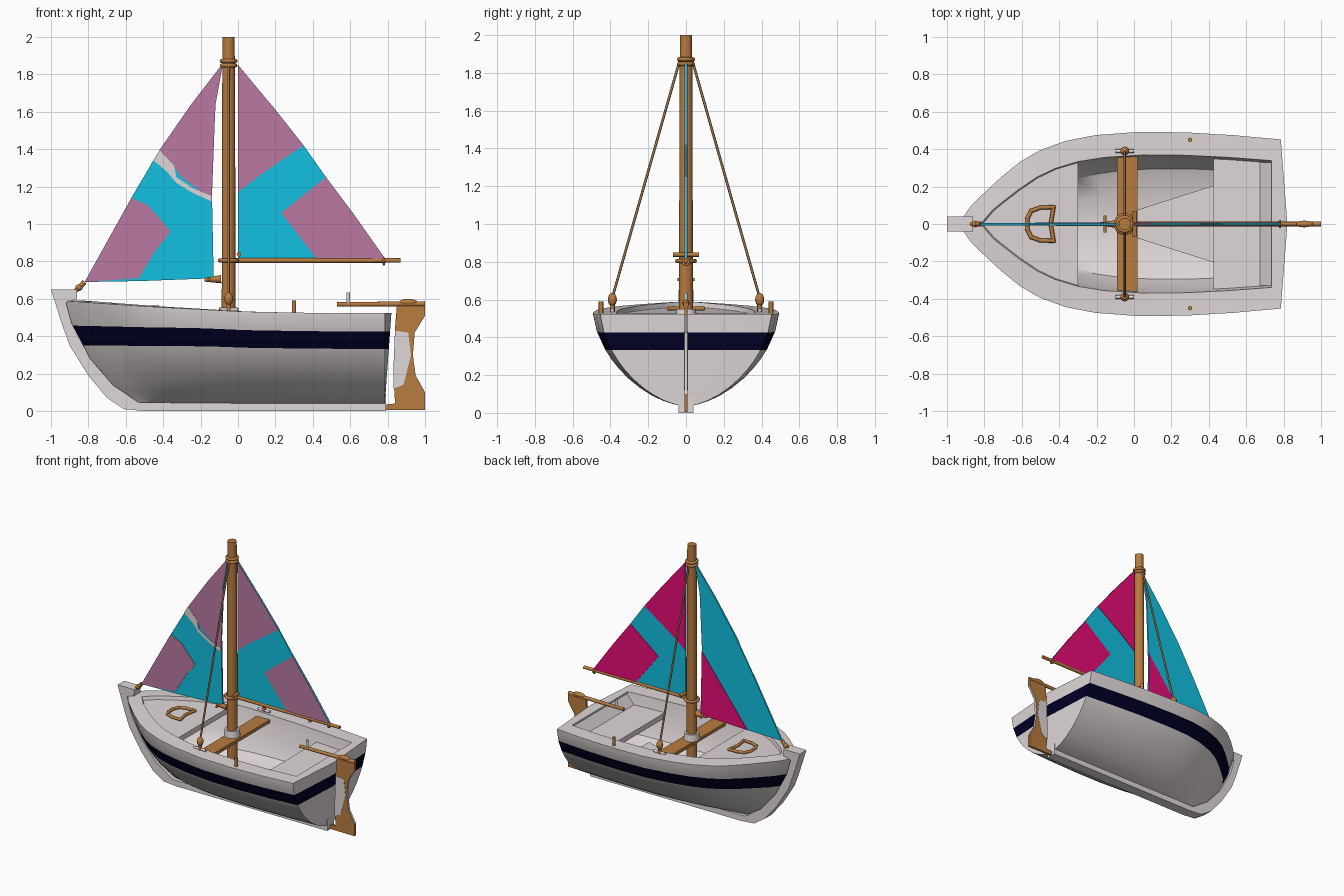
import bpy, bmesh, math
from mathutils import Vector

if "Cube" in bpy.data.objects:
    bpy.data.objects.remove(bpy.data.objects["Cube"])


def mat(name, r, g, b):
    m = bpy.data.materials.new(name)
    m.diffuse_color = (r, g, b, 1)
    m.use_nodes = True
    m.node_tree.nodes["Principled BSDF"].inputs["Base Color"].default_value = m.diffuse_color
    return m


WHITE = mat("hull_white", .74, .68, .68)
NAVY = mat("stripe_navy", 0, 0, .018)
WOOD = mat("wood", .48, .2, .05)
ROPE = mat("rope", .32, .18, .08)
TEAL = mat("sail_teal", .006, .53, .75)
MAUVE = mat("sail_mauve", .49, .19, .36)
CRIMSON = mat("sail_crimson", .85, .004, .19)


def finish(name, bm, mats, angle=35):
    bmesh.ops.recalc_face_normals(bm, faces=bm.faces[:])
    me = bpy.data.meshes.new(name)
    bm.to_mesh(me)
    bm.free()
    ob = bpy.data.objects.new(name, me)
    bpy.context.collection.objects.link(ob)
    for m in mats:
        me.materials.append(m)
    smooth(ob, angle)
    return ob


def smooth(ob, angle=35):
    bpy.ops.object.select_all(action='DESELECT')
    ob.select_set(True)
    bpy.context.view_layer.objects.active = ob
    bpy.ops.object.shade_smooth_by_angle(angle=math.radians(angle))


def plate(name, pts, y0, y1, m):
    """Flat (x, z) outline extruded along y."""
    bm = bmesh.new()
    f = bm.faces.new([bm.verts.new((x, y0, z)) for x, z in pts])
    r = bmesh.ops.extrude_face_region(bm, geom=[f])
    vs = [v for v in r['geom'] if isinstance(v, bmesh.types.BMVert)]
    bmesh.ops.translate(bm, verts=vs, vec=(0, y1 - y0, 0))
    bmesh.ops.triangulate(bm, faces=[f for f in bm.faces if len(f.verts) > 4])
    return finish(name, bm, [m], 25)


def box(name, lo, hi, m):
    return plate(name, [(lo[0], lo[2]), (hi[0], lo[2]), (hi[0], hi[2]), (lo[0], hi[2])], lo[1], hi[1], m)


def rod(name, a, b, r1, r2, m, n=16):
    a, b = Vector(a), Vector(b)
    bm = bmesh.new()
    bmesh.ops.create_cone(bm, cap_ends=True, segments=n, radius1=r1, radius2=r2, depth=(b - a).length)
    rot = (b - a).to_track_quat('Z', 'Y').to_matrix().to_4x4()
    bmesh.ops.transform(bm, matrix=rot, verts=bm.verts[:])
    bmesh.ops.translate(bm, vec=(a + b) / 2, verts=bm.verts[:])
    return finish(name, bm, [m], 50)


def ball(name, c, size, m):
    bm = bmesh.new()
    bmesh.ops.create_uvsphere(bm, u_segments=14, v_segments=10, radius=1)
    bmesh.ops.scale(bm, vec=size, verts=bm.verts[:])
    bmesh.ops.translate(bm, vec=c, verts=bm.verts[:])
    return finish(name, bm, [m], 80)


def ring(name, c, R, r, m, rot=(0, 0, 0)):
    bpy.ops.mesh.primitive_torus_add(location=c, rotation=rot, major_radius=R, minor_radius=r,
                                     major_segments=24, minor_segments=8)
    ob = bpy.context.object
    ob.name = name
    ob.data.materials.append(m)
    smooth(ob, 80)


def lerp(table, t):
    for (a, p), (b, q) in zip(table, table[1:]):
        if t <= b:
            return p + (q - p) * max(0, t - a) / (b - a)
    return table[-1][1]


# Hull lines: half beam and sheer along the length, stem position by height
BEAM = [(0, 0), (.04, .1), (.075, .16), (.13, .25), (.19, .335), (.25, .395), (.33, .445),
        (.42, .475), (.55, .492), (.7, .49), (.85, .475), (1, .452)]
SHEER = [(0, .59), (.25, .56), (.55, .532), (.8, .523), (1, .523)]
STEM = [(.04, -.54), (.13, -.68), (.27, -.8), (.47, -.9), (.59, -.94)]
KEEL = .035
LEVELS = [0, .02, .06, .12, .2, .3, .4, .5, .61, .8, .97, 1]
INNER = [(1, None), (.93, .36), (.8, .25), (.45, .2), (0, .19)]

bm = bmesh.new()
grid = []
for s, w in BEAM:
    top = lerp(SHEER, s)
    row = []
    for v in LEVELS:
        if .6 < v < .9:
            v -= .04 * max(0, 1 - s / .4)  # stripe keeps level towards the bow
        z = KEEL + v * (top - KEEL)
        x0 = lerp(STEM, z)
        row.append(bm.verts.new((x0 + s * (.785 - x0), w * (1 - (1 - v) ** 1.7) ** .6, z)))
    for k, z in INNER:
        z = z or top
        x0 = lerp(STEM, z) + .12
        row.append(bm.verts.new((x0 + s * (.735 - x0), .75 * w * k, z)))
    grid.append(row)
# centre line of the transom, slightly bowed aft, closes the stern
nl = len(LEVELS)
last = grid[-1]
centre = []
for i, v in enumerate(last):
    if v.co.y < 1e-6:
        centre.append(v)
    else:
        bulge = .035 * LEVELS[i] if i < nl else 0
        centre.append(bm.verts.new((v.co.x + bulge, 0, v.co.z)))
grid.append(centre)
for a, b in zip(grid, grid[1:]):
    for i in range(len(a) - 1):
        vs = list(dict.fromkeys([a[i], a[i + 1], b[i + 1], b[i]]))
        if len(vs) > 2:
            f = bm.faces.new(vs)
            f.material_index = int(i == LEVELS.index(.61))  # painted stripe band
bmesh.ops.mirror(bm, geom=bm.verts[:] + bm.edges[:] + bm.faces[:], axis='Y', merge_dist=.0001)
bmesh.ops.remove_doubles(bm, verts=bm.verts[:], dist=.0001)
finish("hull", bm, [WHITE, NAVY], 40)

# Stem post and keel
plate("stem_and_keel", [(-1, .65), (-.94, .46), (-.9, .35), (-.8, .19), (-.7, .07), (-.61, .01), (-.5, 0),
                        (.79, 0), (.79, .09), (.7, .04), (-.53, .045), (-.67, .14), (-.79, .28),
                        (-.89, .47), (-.92, .58), (-.86, .6), (-.86, .65)], -.04, .04, WHITE)


def deck(name, s0, s1, k, height, m):
    """Panel spanning the inside of the hull between two stations."""
    bm = bmesh.new()
    prev = None
    for i in range(13):
        s = s0 + (s1 - s0) * i / 12
        y = k * lerp(BEAM, s) + .002
        x, z = -.82 + s * 1.555, height(s)
        cur = [bm.verts.new((x, j, h)) for j, h in ((-y, z), (y, z), (y, z - .04), (-y, z - .04))]
        if prev:
            for j in range(4):
                bm.faces.new([prev[j], prev[j - 1], cur[j - 1], cur[j]])
        if i in (0, 12):
            bm.faces.new(cur)
        prev = cur
    finish(name, bm, [m], 30)


deck("foredeck", 0, .335, .75, lambda s: lerp(SHEER, s) - .025, WHITE)
deck("stern_seat", .8, 1, .72, lambda s: .44, WHITE)
plate("seat_back", [(.67, .435), (.74, .515), (.74, .435)], -.33, .33, WHITE)

# Floor board widening aft, thwart and mast collar
bm = bmesh.new()
q = [bm.verts.new(p) for p in ((0, -.07, .25), (.47, -.22, .25), (.47, .22, .25), (0, .07, .25))]
r = bmesh.ops.extrude_face_region(bm, geom=[bm.faces.new(q)])
bmesh.ops.translate(bm, verts=[v for v in r['geom'] if isinstance(v, bmesh.types.BMVert)], vec=(0, 0, -.06))
finish("floor_board", bm, [WHITE], 20)
box("thwart", (-.09, -.37, .475), (.02, .37, .5), WOOD)
rod("mast_collar", (-.05, 0, .5), (-.05, 0, .55), .058, .052, WHITE, 20)

# Mast, boom and their bands
rod("mast", (-.05, 0, .19), (-.05, 0, 1.84), .038, .034, WOOD, 20)
rod("mast_head", (-.05, 0, 1.84), (-.05, 0, 2), .033, .032, WOOD, 20)
for i, (z, R) in enumerate(((1.848, .036), (1.872, .037), (.805, .047))):
    ring(f"mast_band_{i}", (-.05, 0, z), R, .011, WOOD)
rod("boom", (-.02, 0, .805), (.87, 0, .805), .014, .012, WOOD)
ring("boom_band", (.78, 0, .8), .015, .007, WOOD, (0, math.pi / 2, 0))
rod("boom_cleat", (.005, -.07, .838), (.005, .07, .838), .012, .012, WOOD, 12)

# Shrouds, deadeyes and gunwale pins on both sides
for side, y in (("port", -1), ("starboard", 1)):
    rod(f"shroud_{side}", (-.05, y * .035, 1.86), (-.05, y * .39, .61), .007, .007, ROPE, 8)
    ball(f"deadeye_{side}", (-.05, y * .39, .6), (.024, .024, .035), WOOD)
    rod(f"deadeye_post_{side}", (-.05, y * .39, .5), (-.05, y * .39, .6), .013, .013, WOOD, 10)
    rod(f"deadeye_bar_{side}", (-.1, y * .39, .543), (0, y * .39, .543), .01, .01, WHITE, 8)
    rod(f"gunwale_pin_{side}", (.3, y * .45, .5), (.3, y * .45, .59), .012, .012, WOOD, 10)

# Sails: teal cloth with coloured panels on each face
main_top = [(.001, 1.85), (.2, 1.61), (.35, 1.42), (.13, 1.27), (.001, 1.17)]
main_low = [(.47, 1.25), (.23, 1.06), (.42, .815), (.79, .81), (.62, 1.05)]
plate("main_sail", [(0, .815), (0, 1.85), (.2, 1.611), (.35, 1.421), (.47, 1.251), (.62, 1.051), (.79, .81)],
      -.005, .005, TEAL)
plate("jib_sail", [(-.08, 1.86), (-.25, 1.64), (-.42, 1.395), (-.57, 1.14), (-.82, .69), (-.52, .695), (-.13, .71),
                   (-.14, 1.2), (-.12, 1.64)], -.005, .005, TEAL)
for label, y, m in (("front", -1, MAUVE), ("back", 1, CRIMSON)):
    plate(f"main_top_panel_{label}", main_top, y * .004, y * .008, m)
    plate(f"main_low_panel_{label}", main_low, y * .004, y * .008, m)
plate("jib_top_panel", [(-.08, 1.86), (-.25, 1.64), (-.42, 1.395), (-.3, 1.25), (-.14, 1.13), (-.121, 1.64)],
      -.004, -.008, MAUVE)
plate("jib_low_panel", [(-.57, 1.14), (-.48, 1.1), (-.36, .96), (-.44, .86), (-.53, .71), (-.82, .69)],
      -.004, -.008, MAUVE)
plate("jib_bare_strip", [(-.453, 1.34), (-.42, 1.394), (-.34, 1.31), (-.33, 1.25), (-.24, 1.19), (-.141, 1.15),
                         (-.14, 1.12), (-.24, 1.165), (-.33, 1.22), (-.38, 1.28)], -.004, -.01, WHITE)
plate("jib_back_panel", [(-.13, .71), (-.14, 1.2), (-.53, .695)], .004, .008, CRIMSON)
# jib fastenings
rod("jib_tack_rope", (-.82, 0, .69), (-.87, 0, .64), .014, .012, WOOD, 10)
ball("jib_tack_block", (-.85, 0, .66), (.02, .018, .018), WOOD)
rod("jib_clew_block", (-.18, 0, .702), (-.09, 0, .705), .01, .022, WOOD, 10)
rod("jib_clew_bar", (-.155, -.045, .705), (-.155, .045, .705), .008, .008, WOOD, 8)

# Rudder with bare patches and bare trailing edge, tiller and peg
rudder = plate("rudder", [(.85, .57), (.84, .45), (.83, .2), (.84, .04), (.79, .035), (.79, .005), (1, .005),
                          (1, .1), (.95, .19), (.935, .3), (.945, .42), (1, .51), (1, .57)], -.009, .009, WOOD)
rudder.data.materials.append(WHITE)
for p in rudder.data.polygons:
    if p.normal.x > .5 and .1 < p.center.z < .5:
        p.material_index = 1
for label, y in (("front", -1), ("back", 1)):
    plate(f"rudder_patch_{label}", [(.832, .12), (.885, .14), (.925, .3), (.91, .42), (.84, .43), (.832, .2)],
          y * .008, y * .011, WHITE)
rod("tiller", (.53, 0, .57), (1, 0, .573), .012, .014, WOOD, 12)
ball("tiller_head", (.91, 0, .582), (.05, .018, .018), WOOD)
rod("tiller_peg", (.59, 0, .575), (.59, 0, .635), .01, .01, WHITE, 10)

# Handle loop on the foredeck
path = [(-.43, .09), (-.5, .088), (-.55, .07), (-.57, .03), (-.57, -.03), (-.55, -.07), (-.5, -.088),
        (-.43, -.09), (-.445, 0)]
for i, (a, b) in enumerate(zip(path, path[1:] + path[:1])):
    rod(f"deck_handle_{i}", (*a, .553), (*b, .553), .011, .011, WOOD, 8)
    ball(f"deck_handle_joint_{i}", (*a, .553), (.012, .012, .012), WOOD)
